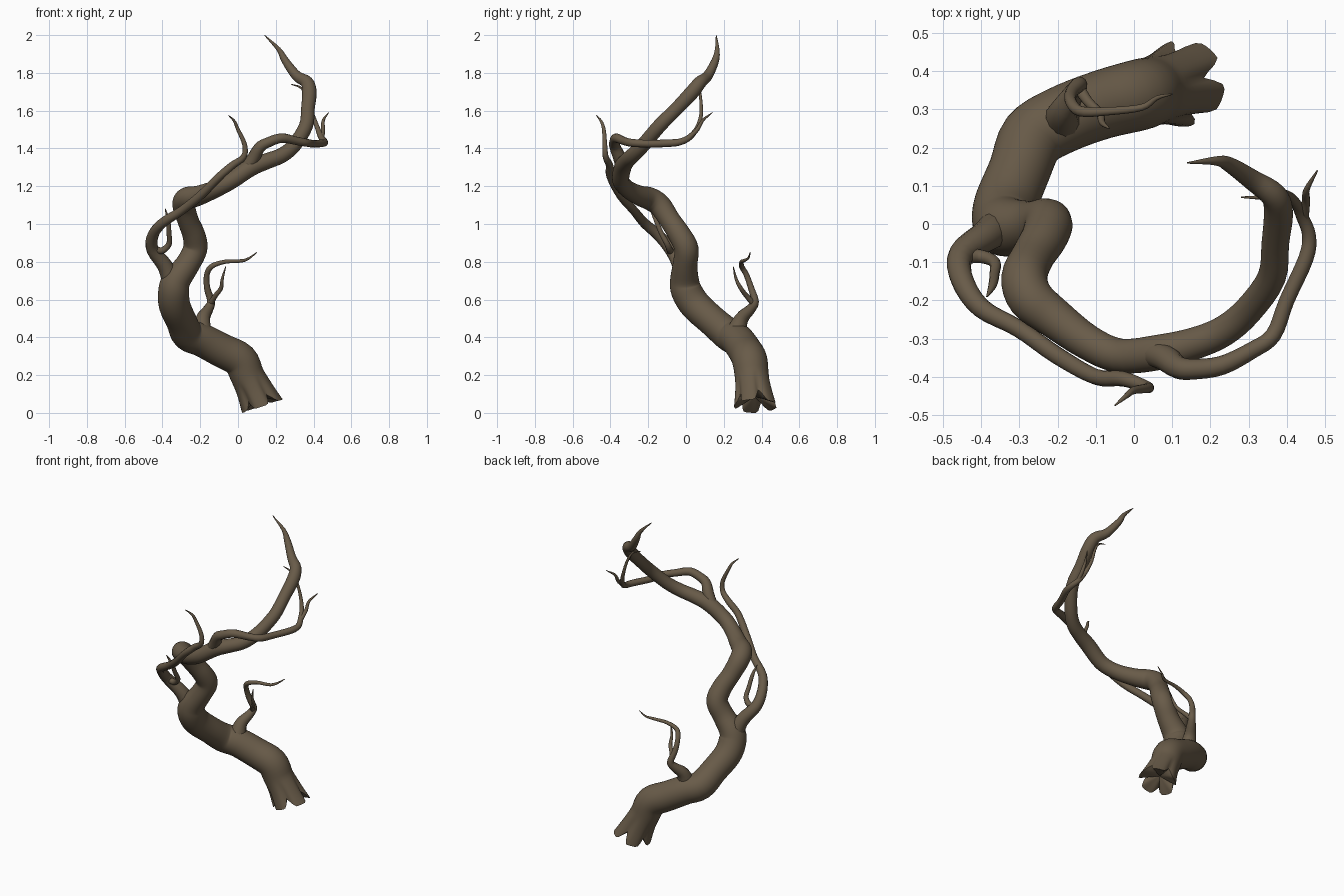
import bpy, bmesh, math
from mathutils import Vector

bark = bpy.data.materials.new("brown bark")
bark.diffuse_color = (0.14, 0.105, 0.066, 1)


def spline(pts, steps):
    """Smooth (x, y, z, radius) points with a Catmull-Rom curve."""
    p = [Vector(q) for q in pts]
    p = [2 * p[0] - p[1]] + p + [2 * p[-1] - p[-2]]
    out = []
    for i in range(1, len(p) - 2):
        a, b, c, d = p[i - 1:i + 3]
        for k in range(steps):
            t = k / steps
            out.append(0.5 * (2 * b + (c - a) * t + (2 * a - 5 * b + 4 * c - d) * t * t
                              + (3 * b - a - 3 * c + d) * t ** 3))
    return out + [p[-2]]


def tube(bm, pts, sides, steps=4, splinter=0):
    """Sweep a round section along the path; splinter = length of a jagged, five-lobed start."""
    path = spline(pts, steps)
    pos = [q.to_3d() for q in path]
    rings, normal = [], Vector((0.3, 1, 0.2))
    for i, q in enumerate(path):
        tan = (pos[min(i + 1, len(pos) - 1)] - pos[max(i - 1, 0)]).normalized()
        normal = (normal - tan * normal.dot(tan)).normalized()
        side = tan.cross(normal)
        w = max(0, 1 - (pos[i] - pos[0]).length / splinter) if splinter else 0
        ring = []
        for k in range(sides):
            a = 2 * math.pi * k / sides
            lobe = 2 * min(1, 1.4 * abs(math.cos(2.5 * (a + 0.35)))) - 1
            size = 0.8 + 0.45 * math.cos(a + 0.5)
            r = max(q[3], 0.0015) * (1 + 0.14 * w * lobe)
            ring.append(bm.verts.new(pos[i] + r * (math.cos(a) * normal + math.sin(a) * side)
                                     - tan * 0.035 * w * (lobe * size if lobe > 0 else lobe)))
        rings.append(ring)
    for lo, hi in zip(rings, rings[1:]):
        for k in range(sides):
            n = (k + 1) % sides
            bm.faces.new((lo[k], lo[n], hi[n], hi[k]))
    bm.faces.new(rings[-1])
    # close the start; a splintered start gets a hollow
    centre = bm.verts.new(pos[0] + (pos[1] - pos[0]).normalized() * (0.03 if splinter else 0))
    for k in range(sides):
        bm.faces.new((centre, rings[0][(k + 1) % sides], rings[0][k]))


def part(name, paths, sides=12, **options):
    bm = bmesh.new()
    for p in paths:
        tube(bm, p, sides, **options)
    bmesh.ops.recalc_face_normals(bm, faces=bm.faces)
    # settle the lowest end on z = 0
    low = min(v.co.z for v in bm.verts)
    if low < 0.2:
        for v in bm.verts:
            v.co.z -= low * max(0, 1 - v.co.z / 0.2)
    me = bpy.data.meshes.new(name)
    bm.to_mesh(me)
    bm.free()
    me.materials.append(bark)
    ob = bpy.data.objects.new(name, me)
    bpy.context.collection.objects.link(ob)
    bpy.context.view_layer.objects.active = ob
    ob.select_set(True)
    bpy.ops.object.shade_smooth_by_angle(angle=math.radians(50))
    ob.select_set(False)


# Twisting main trunk, from the splintered base to the tip
part("trunk", [[
    (.118, .366, .055, .1), (.083, .357, .13, .092), (.048, .348, .2, .09), (.01, .337, .28, .093),
    (-.085, .312, .33, .09), (-.19, .272, .385, .088), (-.265, .225, .415, .086), (-.3, .14, .487, .081),
    (-.336, .05, .57, .083), (-.34, .003, .645, .082), (-.325, -.008, .705, .076),
    (-.268, -.005, .785, .065), (-.226, .002, .87, .064), (-.235, -.035, .945, .06),
    (-.265, -.085, 1.02, .056), (-.287, -.14, 1.1, .06), (-.27, -.195, 1.135, .06),
    (-.21, -.245, 1.15, .053), (-.12, -.31, 1.185, .046), (-.035, -.345, 1.23, .045),
    (.07, -.335, 1.3, .046), (.16, -.312, 1.335, .042), (.235, -.28, 1.365, .04), (.3, -.225, 1.42, .038),
    (.36, -.14, 1.52, .037), (.37, -.05, 1.61, .036), (.378, .03, 1.695, .038), (.365, .075, 1.75, .034),
    (.31, .115, 1.785, .027), (.25, .155, 1.865, .02), (.215, .165, 1.925, .012), (.14, .16, 2.0, .002)]],
     sides=50, splinter=0.15)

# Low side branch with a twig
part("low_branch", [
    [(-.19, .262, .42, .055), (-.185, .295, .5, .038), (-.157, .343, .55, .027),
     (-.143, .365, .59, .021), (-.163, .345, .66, .017), (-.165, .32, .73, .015), (-.14, .295, .775, .014),
     (-.07, .295, .8, .011), (.02, .305, .805, .009), (.06, .33, .82, .006), (.1, .34, .85, .002)],
    [(-.147, .36, .575, .016), (-.12, .32, .62, .013), (-.09, .29, .66, .011),
     (-.083, .265, .71, .008), (-.065, .25, .775, .002)]])

# Middle branch winding along the trunk, with a twig
part("middle_branch", [
    [(-.34, .003, .66, .055), (-.385, -.03, .775, .042), (-.452, -.08, .865, .034),
     (-.45, -.145, .94, .03), (-.4, -.22, 1.005, .026), (-.3, -.275, 1.07, .023), (-.2, -.345, 1.15, .023),
     (-.1, -.4, 1.25, .021), (-.03, -.405, 1.31, .02), (.03, -.425, 1.355, .016), (.035, -.43, 1.42, .013),
     (0, -.435, 1.5, .01), (-.02, -.45, 1.545, .007), (-.05, -.475, 1.575, .002)],
    [(-.44, -.085, .865, .02), (-.4, -.085, .86, .018), (-.365, -.1, .895, .015),
     (-.365, -.13, .95, .013), (-.37, -.16, 1.02, .011), (-.385, -.19, 1.08, .002)]])

# Upper branch curling beside the trunk, with a twig
part("upper_branch", [
    [(.03, -.335, 1.27, .032), (.08, -.35, 1.345, .035), (.115, -.375, 1.405, .03), (.155, -.38, 1.43, .027),
     (.23, -.37, 1.455, .025), (.31, -.33, 1.44, .022), (.365, -.29, 1.43, .021), (.4, -.2, 1.425, .02),
     (.45, -.09, 1.428, .02), (.458, -.03, 1.435, .018), (.44, .02, 1.46, .016), (.42, .06, 1.51, .013),
     (.395, .08, 1.58, .01), (.37, .078, 1.66, .008), (.335, .07, 1.72, .006), (.28, .07, 1.74, .002)],
    [(.445, .02, 1.46, .013), (.45, .06, 1.5, .011), (.452, .09, 1.55, .008), (.48, .14, 1.59, .002)]])
